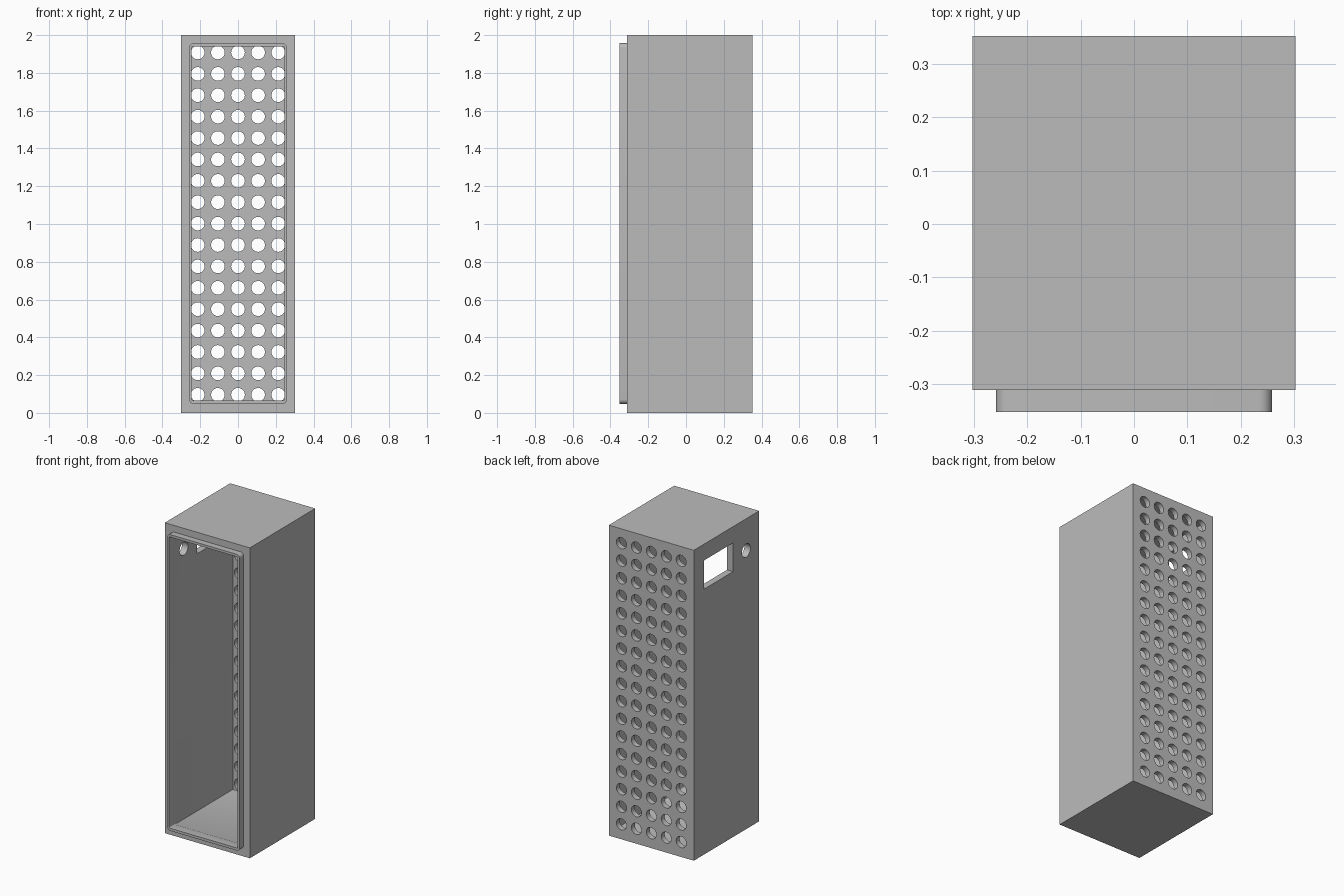
import bpy, bmesh, math
from mathutils import Matrix, Vector

cube = bpy.data.objects.get("Cube")
if cube:
    bpy.data.objects.remove(cube, do_unlink=True)

grey = bpy.data.materials.new("plain grey")
grey.use_nodes = True
grey.diffuse_color = (0.5, 0.5, 0.5, 1)
grey.node_tree.nodes["Principled BSDF"].inputs["Base Color"].default_value = (0.5, 0.5, 0.5, 1)


def make_object(name, bm):
    bmesh.ops.recalc_face_normals(bm, faces=bm.faces)
    mesh = bpy.data.meshes.new(name)
    bm.to_mesh(mesh)
    bm.free()
    mesh.materials.append(grey)
    obj = bpy.data.objects.new(name, mesh)
    bpy.context.collection.objects.link(obj)
    return obj


def rounded_rect(half_x, z0, z1, r, steps=6):
    """Outline in the xz plane, with rounded corners."""
    corners = [(half_x - r, z1 - r), (r - half_x, z1 - r),
               (r - half_x, z0 + r), (half_x - r, z0 + r)]
    pts = []
    for i, (cx, cz) in enumerate(corners):
        for s in range(steps + 1):
            a = (i + s / steps) * math.pi / 2
            pts.append((cx + r * math.cos(a), cz + r * math.sin(a)))
    return pts


def loft(name, sections):
    """Solid through (y, outline) sections running front to back."""
    bm = bmesh.new()
    rings = [[bm.verts.new((x, y, z)) for x, z in pts] for y, pts in sections]
    n = len(rings[0])
    for a, b in zip(rings, rings[1:]):
        for i in range(n):
            j = (i + 1) % n
            bm.faces.new((a[i], a[j], b[j], b[i]))
    bm.faces.new(rings[0])
    bm.faces.new(rings[-1])
    return make_object(name, bm)


def box(name, lo, hi):
    bm = bmesh.new()
    lo, hi = Vector(lo), Vector(hi)
    bmesh.ops.create_cube(bm, size=1, matrix=Matrix.Translation((lo + hi) / 2)
                          @ Matrix.Diagonal((*(hi - lo), 1)))
    return make_object(name, bm)


def rods(name, centres, radius, depth, axis):
    """Parallel cylinders along one axis."""
    bm = bmesh.new()
    turn = Matrix.Rotation(math.pi / 2, 4, axis)
    for c in centres:
        bmesh.ops.create_cone(bm, cap_ends=True, segments=32, radius1=radius, radius2=radius,
                              depth=depth, matrix=Matrix.Translation(c) @ turn)
    return make_object(name, bm)


def combine(target, tool, operation):
    tool.hide_render = True
    mod = target.modifiers.new(tool.name, 'BOOLEAN')
    mod.operation, mod.object, mod.solver = operation, tool, 'EXACT'
    bpy.ops.object.select_all(action='DESELECT')
    bpy.context.view_layer.objects.active = target
    target.select_set(True)
    bpy.ops.object.modifier_apply(modifier=mod.name)
    bpy.data.objects.remove(tool, do_unlink=True)


# Outer case with a raised rim around the open front
case = box("ventilated_case", (-0.303, -0.312, 0), (0.303, 0.353, 2))
rim_outline = rounded_rect(0.259, 0.048, 1.957, 0.024)
combine(case, loft("front_rim", [(-0.353, rim_outline), (-0.29, rim_outline)]), 'UNION')

# Hollow interior, widening behind the rim
mouth = rounded_rect(0.245, 0.065, 1.941, 0.006)
room = rounded_rect(0.26, 0.052, 1.954, 0.004)
combine(case, loft("cavity", [(-0.4, mouth), (-0.295, mouth), (-0.26, room), (0.318, room)]),
        'DIFFERENCE')

# Grid of vent holes through the back
vents = [(0.1065 * (col - 2), 0.34, 0.096 + 0.11325 * row)
         for col in range(5) for row in range(17)]
combine(case, rods("vent_holes", vents, 0.036, 0.1, 'X'), 'DIFFERENCE')

# Socket window and round cable hole in one side
combine(case, box("socket_window", (-0.4, -0.046, 1.71), (-0.2, 0.25, 1.895)), 'DIFFERENCE')
combine(case, rods("cable_hole", [(-0.3, -0.18, 1.795)], 0.043, 0.2, 'Y'), 'DIFFERENCE')

bpy.ops.object.shade_smooth_by_angle(angle=math.radians(30))
